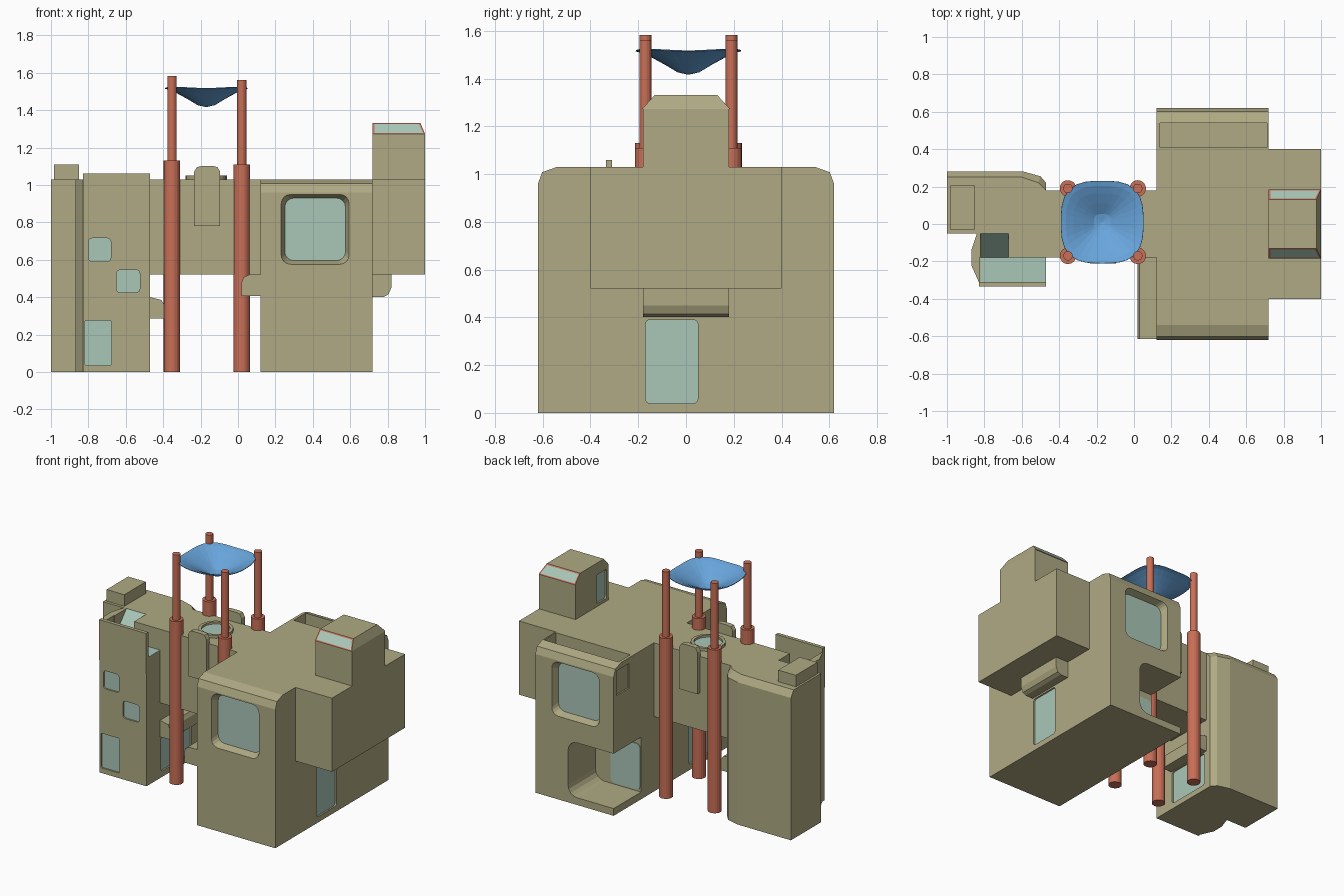
import bpy, bmesh, math
from mathutils import Vector

if "Cube" in bpy.data.objects:
    bpy.data.objects.remove(bpy.data.objects["Cube"])


def material(name, rgb):
    m = bpy.data.materials.new(name)
    m.diffuse_color = (*rgb, 1)
    m.use_nodes = True
    m.node_tree.nodes["Principled BSDF"].inputs["Base Color"].default_value = m.diffuse_color
    return m


CLAY = material("khaki plaster", (0.43, 0.40, 0.23))
RED = material("terracotta red", (0.58, 0.16, 0.095))
GLASS = material("pale teal glass", (0.40, 0.57, 0.48))
BLUE = material("canopy blue", (0.14, 0.38, 0.72))


def finish(name, bm, *mats):
    bmesh.ops.recalc_face_normals(bm, faces=bm.faces)
    me = bpy.data.meshes.new(name)
    bm.to_mesh(me)
    bm.free()
    for m in mats:
        me.materials.append(m)
    ob = bpy.data.objects.new(name, me)
    bpy.context.collection.objects.link(ob)
    return ob


def prism(name, profile, axis, lo, hi, mat=CLAY, end=None):
    """Extrude a 2D profile along an axis; 'end' is an optional second profile."""
    place = {'x': lambda u, v, t: (t, u, v),
             'y': lambda u, v, t: (u, t, v),
             'z': lambda u, v, t: (u, v, t)}[axis]
    bm = bmesh.new()
    a = [bm.verts.new(place(u, v, lo)) for u, v in profile]
    b = [bm.verts.new(place(u, v, hi)) for u, v in (end or profile)]
    bm.faces.new(a)
    bm.faces.new(b)
    n = len(a)
    for i in range(n):
        bm.faces.new((a[i], a[(i + 1) % n], b[(i + 1) % n], b[i]))
    return finish(name, bm, mat)


def rrect(u0, u1, v0, v1, r=0.0, seg=4):
    if r <= 0:
        return [(u0, v0), (u1, v0), (u1, v1), (u0, v1)]
    pts = []
    for cu, cv, start in ((u1 - r, v1 - r, 0), (u0 + r, v1 - r, 90),
                          (u0 + r, v0 + r, 180), (u1 - r, v0 + r, 270)):
        for i in range(seg + 1):
            a = math.radians(start + 90 * i / seg)
            pts.append((cu + r * math.cos(a), cv + r * math.sin(a)))
    return pts


def box(name, x0, x1, y0, y1, z0, z1, mat=CLAY):
    return prism(name, rrect(x0, x1, y0, y1), 'z', z0, z1, mat)


def carve(body, cutter):
    mod = body.modifiers.new("cut", 'BOOLEAN')
    mod.operation, mod.solver, mod.object = 'DIFFERENCE', 'EXACT', cutter
    bpy.context.view_layer.objects.active = body
    bpy.ops.object.modifier_apply(modifier=mod.name)
    bpy.data.objects.remove(cutter)


def window(name, body, axis, pos, out, rect, r=0.02, depth=0.015, taper=0.0):
    """Sunk opening in a wall with a thin pane at its back."""
    u0, u1, v0, v1 = rect
    inner = rrect(u0 + taper, u1 - taper, v0 + taper, v1 - taper, r)
    back = pos - out * depth
    carve(body, prism("cutter", inner, axis, back, pos + out * 0.002,
                      end=rrect(u0, u1, v0, v1, r)))
    prism(name, inner, axis, back - out * 0.002, back + out * 0.004, GLASS)


# main building with rounded long eaves
eave = [(0.62, 0), (0.62, 0.96), (0.602, 1.008), (0.54, 1.03)]
main = prism("main_building", eave + [(-y, z) for y, z in reversed(eave)], 'x', 0.12, 0.72)
carve(main, box("slot_cutter", 0.14, 0.71, 0.41, 0.54, 0.83, 1.1))
carve(main, box("panel_cutter", 0.1, 0.13, 0.45, 0.59, 0.82, 0.99))
carve(main, prism("porch_cutter", rrect(-0.1, 0.47, 0.05, 0.43, 0.07), 'y', 0.32, 0.7))
prism("porch_glazing", rrect(0.125, 0.35, 0.06, 0.38, 0.03), 'y', 0.318, 0.325, GLASS)
for side, label in ((-1, "front"), (1, "back")):
    window(label + "_large_window", main, 'y', 0.62 * side, side,
           (0.23, 0.595, 0.575, 0.95), 0.05, 0.05, 0.02)
window("right_door", main, 'x', 0.72, 1, (-0.17, 0.05, 0.04, 0.39))
window("courtyard_door", main, 'x', 0.12, -1, (-0.45, -0.2, 0.04, 0.38))

# right overhang and roof tower
box("right_overhang", 0.72, 1.0, -0.4, 0.4, 0.52, 1.03)
tower = box("roof_tower", 0.72, 1.0, -0.18, 0.18, 1.03, 1.272)
window("tower_window", tower, 'x', 0.72, -1, (-0.16, -0.05, 1.05, 1.25), 0.015)

# tower roof: sloping sides carry red-framed skylights
cap = prism("tower_skylight_roof", rrect(0.72, 1.0, -0.185, 0.185), 'z', 1.272, 1.332,
            end=rrect(0.72, 0.975, -0.13, 0.13))
cap.data.materials.append(RED)
cap.data.materials.append(GLASS)
bm = bmesh.new()
bm.from_mesh(cap.data)
slopes = [f for f in bm.faces if abs(f.normal.y) > 0.5]
for f in slopes:
    f.material_index = 2
for f in bmesh.ops.inset_individual(bm, faces=slopes, thickness=0.012)["faces"]:
    f.material_index = 1
bm.to_mesh(cap.data)
bm.free()

# awnings
prism("right_awning", [(0.72, 0.52), (0.82, 0.52), (0.82, 0.45), (0.805, 0.415),
                       (0.78, 0.402), (0.72, 0.402)], 'y', -0.18, 0.18)
prism("courtyard_awning", [(0.12, 0.405), (0.02, 0.405), (0.02, 0.48), (0.03, 0.507),
                           (0.06, 0.52), (0.12, 0.52)], 'y', -0.615, -0.18)
prism("left_awning", [(-0.47, 0.285), (-0.395, 0.285), (-0.395, 0.36), (-0.41, 0.385),
                      (-0.47, 0.4)], 'y', -0.18, 0.18)

# left building: plan with a rounded back corner and a bulging stair bay
front_plan = [(-1, -0.05), (-0.84, -0.05), (-0.87, -0.14), (-0.87, -0.22), (-0.83, -0.31),
              (-0.83, -0.33), (-0.47, -0.33)]
back_plan = [(-0.47, 0.22), (-0.5, 0.255), (-0.59, 0.28), (-1, 0.28)]
left = prism("left_building", front_plan + back_plan, 'z', 0, 0.985)
prism("left_building_roof", front_plan + back_plan, 'z', 0.985, 1.03,
      end=front_plan + [(-0.47, 0.18), (-0.51, 0.22), (-0.6, 0.25), (-1, 0.25)])
roof = bpy.data.objects["left_building_roof"]
notch = [(-0.31, 1.2), (-0.31, 0.88), (-0.18, 0.88), (-0.05, 1.03), (-0.05, 1.2)]
for body in (left, roof):
    carve(body, prism("slope_cutter", notch, 'x', -0.82, -0.67))
    carve(body, box("floor_cutter", -0.825, -0.4, -0.31, -0.18, 0.88, 1.2))
box("roof_light_floor", -0.82, -0.47, -0.31, -0.18, 0.878, 0.886, GLASS)
prism("roof_light_slope", [(-0.182, 0.88), (-0.052, 1.032), (-0.048, 1.03), (-0.178, 0.878)],
      'x', -0.815, -0.67, GLASS)
box("front_parapet", -0.83, -0.47, -0.335, -0.31, 0.78, 1.06)
box("roof_hatch", -0.985, -0.85, -0.03, 0.205, 1.03, 1.11)
for name, rect, r in (("upper_small_window", (-0.8, -0.68, 0.59, 0.715), 0.02),
                      ("lower_small_window", (-0.65, -0.525, 0.425, 0.545), 0.02),
                      ("left_front_door", (-0.82, -0.675, 0.035, 0.275), 0.012)):
    window(name, left, 'y', -0.33, -1, rect, r)
window("left_court_door", left, 'x', -0.47, 1, (-0.17, 0.16, 0.04, 0.28))

# bridge with raised side panels and round roof light
box("bridge", -0.47, 0.12, -0.18, 0.18, 0.52, 1.03)
for side, label in ((-1, "front"), (1, "back")):
    arch = [(-0.235, 0.78), (-0.095, 0.78), (-0.095, 1.07), (-0.11, 1.095), (-0.13, 1.1),
            (-0.2, 1.1), (-0.22, 1.095), (-0.235, 1.07)]
    prism(label + "_bridge_panel", arch, 'y', 0.175 * side, 0.21 * side)


def disc(cx, cy, r, n=20):
    return [(cx + r * math.cos(2 * math.pi * i / n), cy + r * math.sin(2 * math.pi * i / n))
            for i in range(n)]


ring = prism("round_roof_curb", disc(-0.17, 0, 0.11), 'z', 1.03, 1.05)
carve(ring, prism("curb_cutter", disc(-0.17, 0, 0.09), 'z', 1.0, 1.1))
prism("round_roof_light", disc(-0.17, 0, 0.09), 'z', 1.03, 1.036, GLASS)

# four stepped poles
for x, mid, top in ((-0.353, 1.13, 1.582), (0.02, 1.11, 1.562)):
    for y in (-0.17, 0.19):
        prism("pole_sleeve", disc(x, y, 0.044), 'z', 0, mid, RED)
        prism("pole_mast", disc(x, y, 0.025), 'z', mid, top, RED)

# funnel canopy: squarish rings dropping to the middle
bm = bmesh.new()
N = 32
tip = bm.verts.new((-0.17, 0.01, 1.42))
prev = None
for t, z in ((0.2, 1.43), (0.45, 1.463), (0.7, 1.493), (0.88, 1.511), (1.0, 1.518)):
    row = []
    for i in range(N):
        a = 2 * math.pi * i / N
        c, s = math.cos(a), math.sin(a)
        k = (abs(c) ** 3 + abs(s) ** 3) ** (-1 / 3)
        lift = 0.015 * t * t * (k - 1) / 0.26
        row.append(bm.verts.new((-0.17 + 0.22 * t * k * c, 0.01 + 0.22 * t * k * s, z + lift)))
    for i in range(N):
        j = (i + 1) % N
        bm.faces.new((prev[i], prev[j], row[j], row[i]) if prev else (tip, row[i], row[j]))
    prev = row
canopy = finish("funnel_canopy", bm, BLUE)
canopy.modifiers.new("thickness", 'SOLIDIFY').thickness = 0.004
